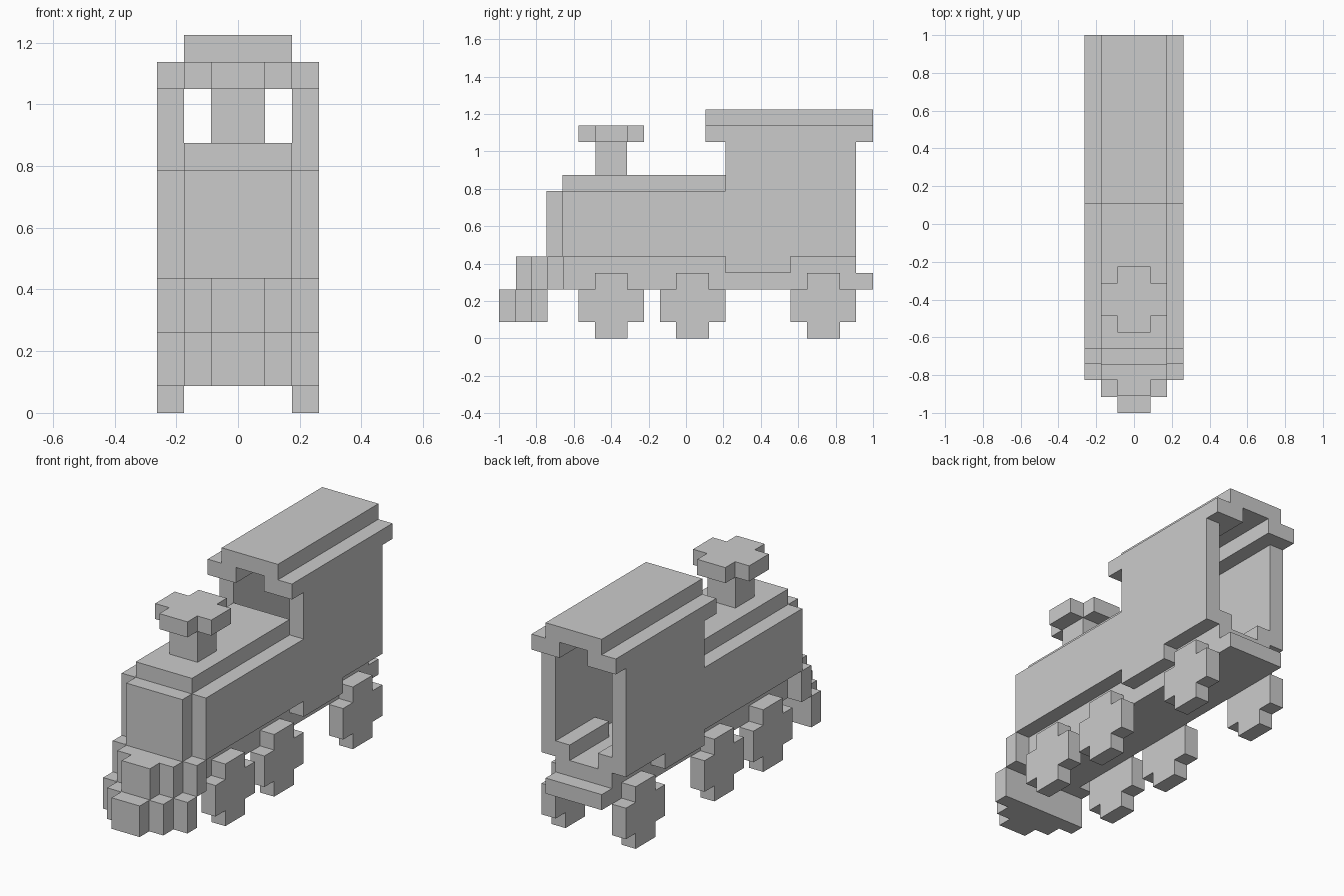
import bpy, bmesh

if "Cube" in bpy.data.objects:
    bpy.data.objects.remove(bpy.data.objects["Cube"])

U = 0.0875  # block size for widths and heights


def prism(name, profile, lo, hi, axis):
    """Extrude a closed 2D profile from lo to hi along an axis."""
    place = {'X': lambda p, d: (d, p[0], p[1]),
             'Y': lambda p, d: (p[0], d, p[1]),
             'Z': lambda p, d: (p[0], p[1], d)}[axis]
    bm = bmesh.new()
    face = bm.faces.new([bm.verts.new(place(p, lo)) for p in profile])
    moved = bmesh.ops.extrude_face_region(bm, geom=[face])['geom']
    for v in moved:
        if isinstance(v, bmesh.types.BMVert):
            v.co['XYZ'.index(axis)] = hi
    bmesh.ops.recalc_face_normals(bm, faces=bm.faces)
    mesh = bpy.data.meshes.new(name)
    bm.to_mesh(mesh)
    bm.free()
    ob = bpy.data.objects.new(name, mesh)
    bpy.context.collection.objects.link(ob)
    return ob


def mirrored(ob):
    ob.modifiers.new("Mirror", 'MIRROR').use_axis[0] = True
    return ob


def box(name, x0, x1, y0, y1, z0, z1):
    return prism(name, [(x0, y0), (x1, y0), (x1, y1), (x0, y1)], z0 * U, z1 * U, 'Z')


def plus(cx, cy):
    """Blocky round outline, four blocks across."""
    a, b = U, 2 * U
    pts = [(a, b), (a, a), (b, a), (b, -a), (a, -a), (a, -b),
           (-a, -b), (-a, -a), (-b, -a), (-b, a), (-a, a), (-a, b)]
    return [(cx + x, cy + y) for x, y in pts]


def stepped(y0, y1, y2, y3):
    """Plan of a pointed guard, widening towards the back."""
    right = [(1, y0), (1, y1), (2, y1), (2, y2), (3, y2), (3, y3)]
    left = [(-x, y) for x, y in reversed(right)]
    return [(x * U, y) for x, y in right + left]


# Chassis and rear step
box("chassis", -2 * U, 2 * U, -0.655, 0.91, 3, 5)
box("rear_step", -2 * U, 2 * U, 0.91, 1.0, 3, 4)

# Boiler with raised top and front plate
half = [(3, 5), (3, 9), (2, 9), (2, 10)]
outline = half + [(-x, z) for x, z in reversed(half)]
prism("boiler", [(x * U, z * U) for x, z in outline], -0.66, 0.21, 'Y')
box("boiler_front_plate", -2 * U, 2 * U, -0.745, -0.66, 5, 9)

# Chimney
box("chimney_stem", -U, U, -0.485, -0.315, 10, 12)
prism("chimney_cap", plus(0, -0.4), 12 * U, 13 * U, 'Z')

# Cab walls with a lowered step at the front, and side benches
wall = [(0.21, 4), (0.56, 4), (0.56, 5), (0.91, 5), (0.91, 12), (0.21, 12)]
mirrored(prism("cab_walls", [(y, z * U) for y, z in wall], 2 * U, 3 * U, 'X'))
mirrored(box("cab_benches", U, 2 * U, 0.56, 0.91, 5, 6))

# Roof: side strips under a raised centre slab
mirrored(box("roof_edges", U, 3 * U, 0.105, 1.0, 12, 13))
box("roof_top", -2 * U, 2 * U, 0.105, 1.0, 13, 14)

# Front guard in two tiers
prism("guard_upper", stepped(-0.91, -0.825, -0.74, -0.655), 3 * U, 5 * U, 'Z')
prism("guard_lower", stepped(-1.0, -0.915, -0.825, -0.74), U, 3 * U, 'Z')

# Wheels
for label, y in (("front", -0.4), ("middle", 0.035), ("rear", 0.735)):
    mirrored(prism(label + "_wheels", plus(y, 2 * U), 2 * U, 3 * U, 'X'))
